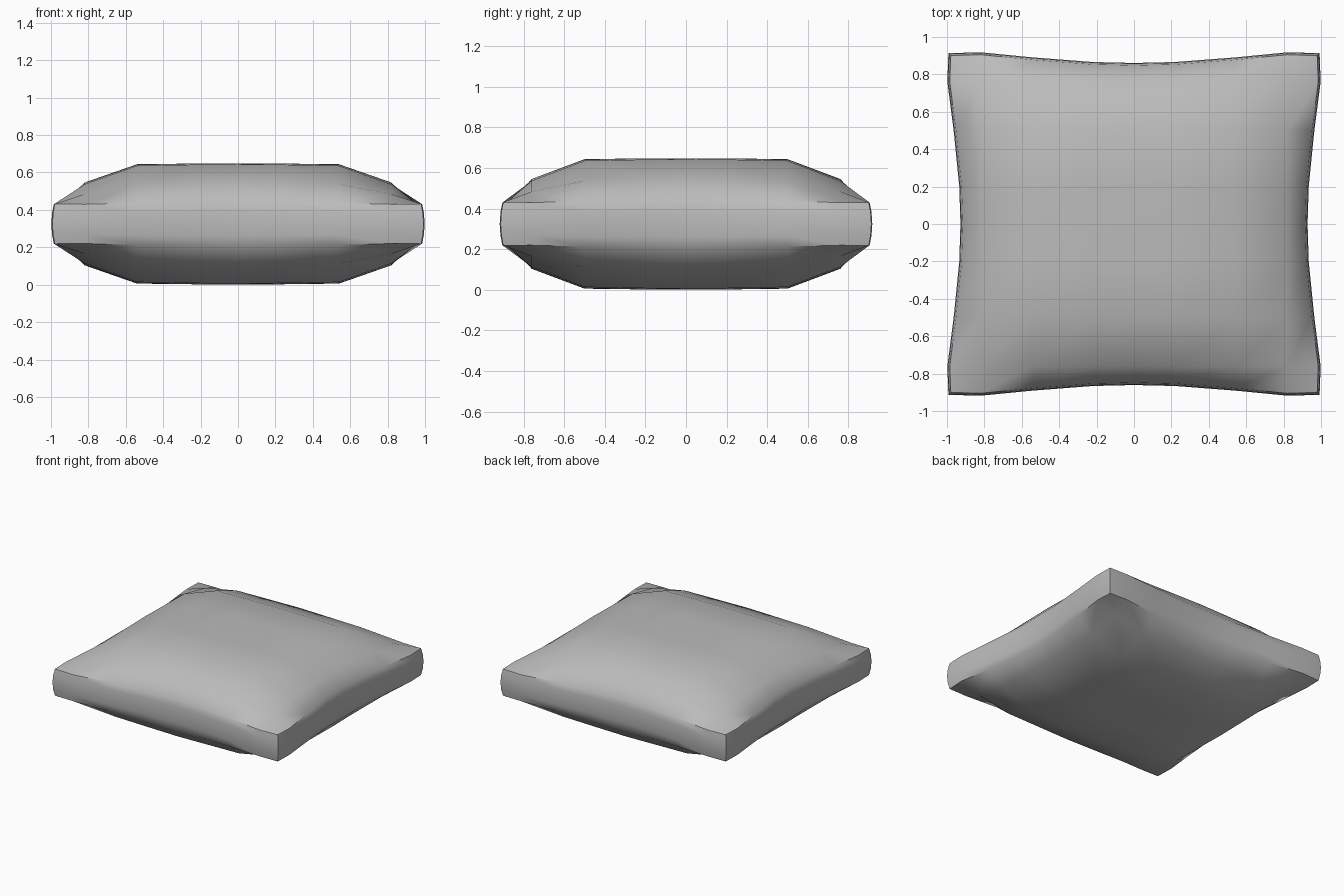
import bpy, bmesh, math

cube = bpy.data.objects.get("Cube")
if cube:
    bpy.data.objects.remove(cube)

MID = 0.325                                # height of the middle of the cushion
XS = [0, 0.22, 0.54, 0.82, 0.98]           # grid stations from the centre out
YS = [0, 0.2, 0.5, 0.76, 0.9]
PUFF = [1, 1, 0.98, 0.5, 0]                # how full the stuffing is at each station
FLARE = [0, 0.09, 0.52, 1, 0.92]           # how far the border flares toward the corners
STEPS = range(-4, 5)


def seam_point(i, j, side):
    """Point on the top (side=1) or bottom (side=-1) panel."""
    a, b = abs(i), abs(j)
    x = 0.915 + 0.07 * FLARE[b] if a == 4 else XS[a]
    y = 0.848 + 0.057 * FLARE[a] if b == 4 else YS[b]
    z = 0.12 - 0.015 * max(FLARE[a] * (b / 4), FLARE[b] * (a / 4))
    z += 0.203 * PUFF[a] * PUFF[b]
    return math.copysign(x, i), math.copysign(y, j), MID + side * z


bm = bmesh.new()

# Top and bottom panels
panels = {}
for side in (1, -1):
    grid = {(i, j): bm.verts.new(seam_point(i, j, side)) for i in STEPS for j in STEPS}
    for i in STEPS[:-1]:
        for j in STEPS[:-1]:
            bm.faces.new([grid[i, j], grid[i + 1, j], grid[i + 1, j + 1], grid[i, j + 1]])
    panels[side] = grid

# Bulging border strip between the two seams
loop = ([(i, -4) for i in STEPS[:-1]] + [(4, j) for j in STEPS[:-1]]
        + [(-i, 4) for i in STEPS[:-1]] + [(-4, -j) for j in STEPS[:-1]])
rings = [[panels[1][k] for k in loop]]
for t in (0.55, 0, -0.55):
    ring = []
    for i, j in loop:
        x, y, z = seam_point(i, j, 1)
        swell = 0.013 * (1 - t * t)
        x += swell * (i / 4 if abs(i) == 4 else 0)
        y += swell * (j / 4 if abs(j) == 4 else 0)
        ring.append(bm.verts.new((x, y, MID + t * (z - MID))))
    rings.append(ring)
rings.append([panels[-1][k] for k in loop])
for upper, lower in zip(rings, rings[1:]):
    for k in range(len(loop)):
        n = (k + 1) % len(loop)
        bm.faces.new([upper[k], lower[k], lower[n], upper[n]])

bmesh.ops.recalc_face_normals(bm, faces=bm.faces)
mesh = bpy.data.meshes.new("cushion")
bm.to_mesh(mesh)
bm.free()

# Plain grey fabric
fabric = bpy.data.materials.new("grey_fabric")
fabric.use_nodes = True
colour = (0.5, 0.5, 0.5, 1)
fabric.diffuse_color = colour
fabric.node_tree.nodes["Principled BSDF"].inputs["Base Color"].default_value = colour
mesh.materials.append(fabric)

cushion = bpy.data.objects.new("cushion", mesh)
bpy.context.collection.objects.link(cushion)
bpy.context.view_layer.objects.active = cushion
cushion.select_set(True)
bpy.ops.object.shade_smooth_by_angle(angle=math.radians(40))
